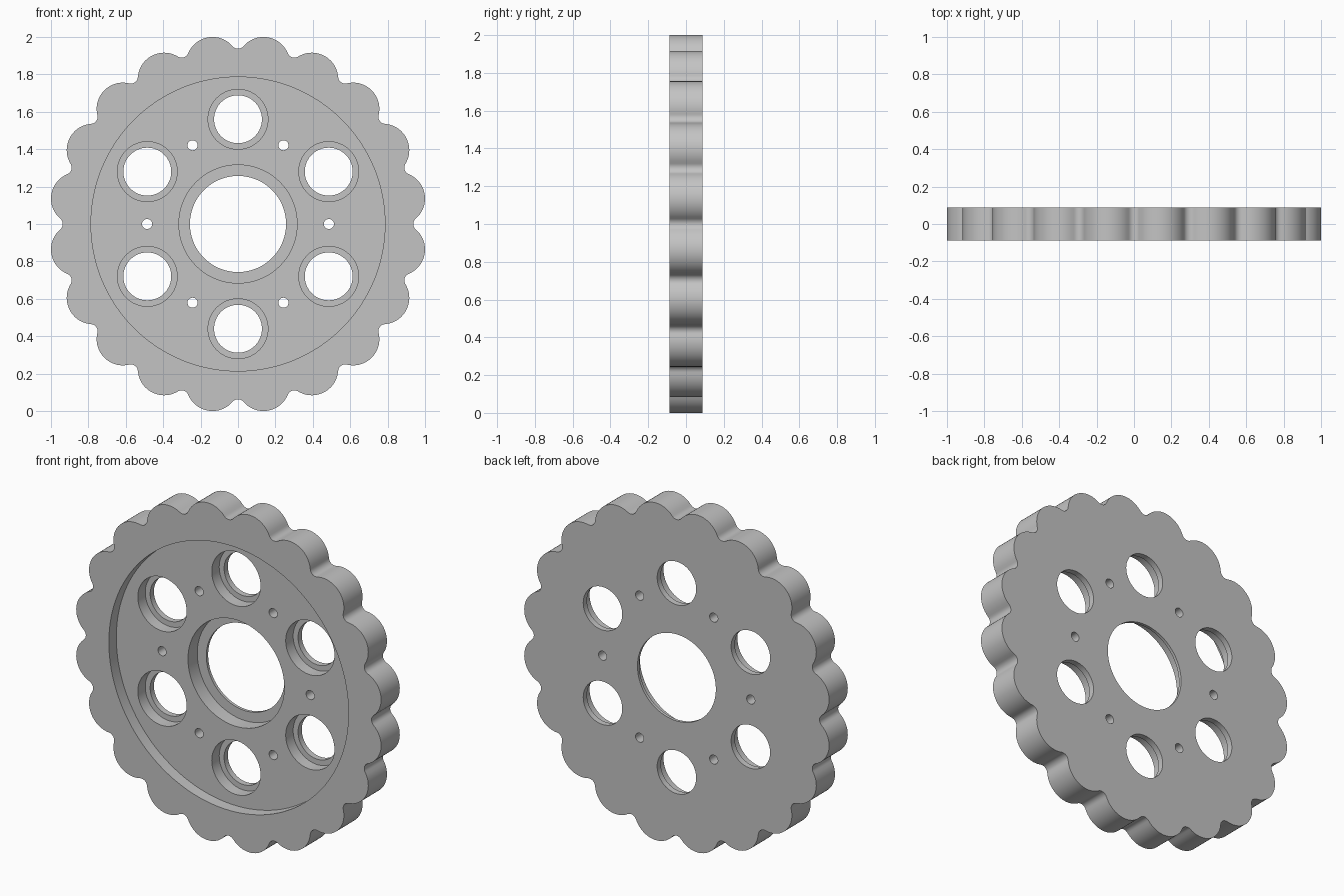
import bpy
import bmesh
from math import pi, sin, cos, atan2, hypot, radians
from mathutils import Vector

cube = bpy.data.objects.get("Cube")
if cube:
    bpy.data.objects.remove(cube, do_unlink=True)

# Depth levels, from front face to back face
FRONT, FLOOR, HOLE_STEP, HUB_STEP, BACK = -0.0875, -0.0175, 0.0525, 0.07, 0.0875
LOBES = 20
HALF = pi / LOBES

bm = bmesh.new()


def arc(centre, radius, start, end, count):
    """Points along an arc, leaving out the end point."""
    steps = [start + (end - start) * i / count for i in range(count)]
    return [centre + radius * Vector((cos(t), sin(t))) for t in steps]


def circle(centre, radius, count=64):
    return arc(centre, radius, 0, 2 * pi, count)


def polar(radius, angle):
    return radius * Vector((cos(angle), sin(angle)))


def loop(points, y):
    verts = [bm.verts.new((p.x, y, p.y + 1)) for p in points]
    for a, b in zip(verts, verts[1:] + verts[:1]):
        bm.edges.new((a, b))
    return verts


def bridge(a, b):
    for i in range(len(a)):
        bm.faces.new((a[i - 1], a[i], b[i], b[i - 1]))


def fill(loops):
    edges = [bm.edges.get((l[i - 1], l[i])) for l in loops for i in range(len(l))]
    bmesh.ops.triangle_fill(bm, edges=edges, use_beauty=True, normal=(0, -1, 0))


def lobed_outline():
    """Round lobes joined by tangent concave fillets."""
    ring, valley = 0.87, 0.937
    lobe = 1 - ring * cos(HALF)
    # Fillet radius that touches both neighbouring lobes
    gap = valley - ring * cos(HALF)
    side = ring * sin(HALF)
    fillet = (gap ** 2 + side ** 2 - lobe ** 2) / (2 * (lobe - gap))
    dist = valley + fillet
    a = atan2(dist * sin(HALF), dist * cos(HALF) - ring)
    points = []
    for k in range(LOBES):
        t = HALF * (2 * k + 1)
        points += arc(polar(ring, t), lobe, t - a, t + a, 18)
        points += arc(polar(dist, t + HALF), fillet,
                      t + a + pi, t + 2 * HALF - a + pi, 8)
    return points


def stepped_bore(centre, wide, narrow, step, count=64):
    """Counterbored hole; returns its rims on the floor and on the back."""
    rim = loop(circle(centre, wide, count), FLOOR)
    outer = loop(circle(centre, wide, count), step)
    inner = loop(circle(centre, narrow, count), step)
    back = loop(circle(centre, narrow, count), BACK)
    for a, b in ((rim, outer), (outer, inner), (inner, back)):
        bridge(a, b)
    return rim, back


# Lobed rim and shallow front recess
outline = lobed_outline()
front_edge, back_edge = loop(outline, FRONT), loop(outline, BACK)
bridge(front_edge, back_edge)
origin = Vector((0, 0))
recess_top = loop(circle(origin, 0.786, 128), FRONT)
recess_floor = loop(circle(origin, 0.786, 128), FLOOR)
bridge(recess_top, recess_floor)

# Central bore, six large holes and six pin holes
bores = [stepped_bore(origin, 0.316, 0.257, HUB_STEP, 96)]
for k in range(6):
    bores.append(stepped_bore(polar(0.56, radians(30 + 60 * k)), 0.16, 0.128, HOLE_STEP))
    pin = circle(polar(0.486, radians(60 * k)), 0.027, 24)
    rims = loop(pin, FLOOR), loop(pin, BACK)
    bridge(*rims)
    bores.append(rims)

# Flat faces
fill([front_edge, recess_top])
fill([recess_floor] + [b[0] for b in bores])
fill([back_edge] + [b[1] for b in bores])
bmesh.ops.recalc_face_normals(bm, faces=bm.faces[:])

mesh = bpy.data.meshes.new("lobed_disc")
bm.to_mesh(mesh)
bm.free()
disc = bpy.data.objects.new("lobed_disc", mesh)
bpy.context.collection.objects.link(disc)

# Plain grey metal
grey = bpy.data.materials.new("plain_grey")
grey.use_nodes = True
colour = (0.55, 0.55, 0.55, 1)
grey.diffuse_color = colour
grey.node_tree.nodes["Principled BSDF"].inputs["Base Color"].default_value = colour
mesh.materials.append(grey)

# Smooth curved walls, sharp rims
bpy.ops.object.select_all(action='DESELECT')
disc.select_set(True)
bpy.context.view_layer.objects.active = disc
bpy.ops.object.shade_smooth_by_angle(angle=radians(30))
